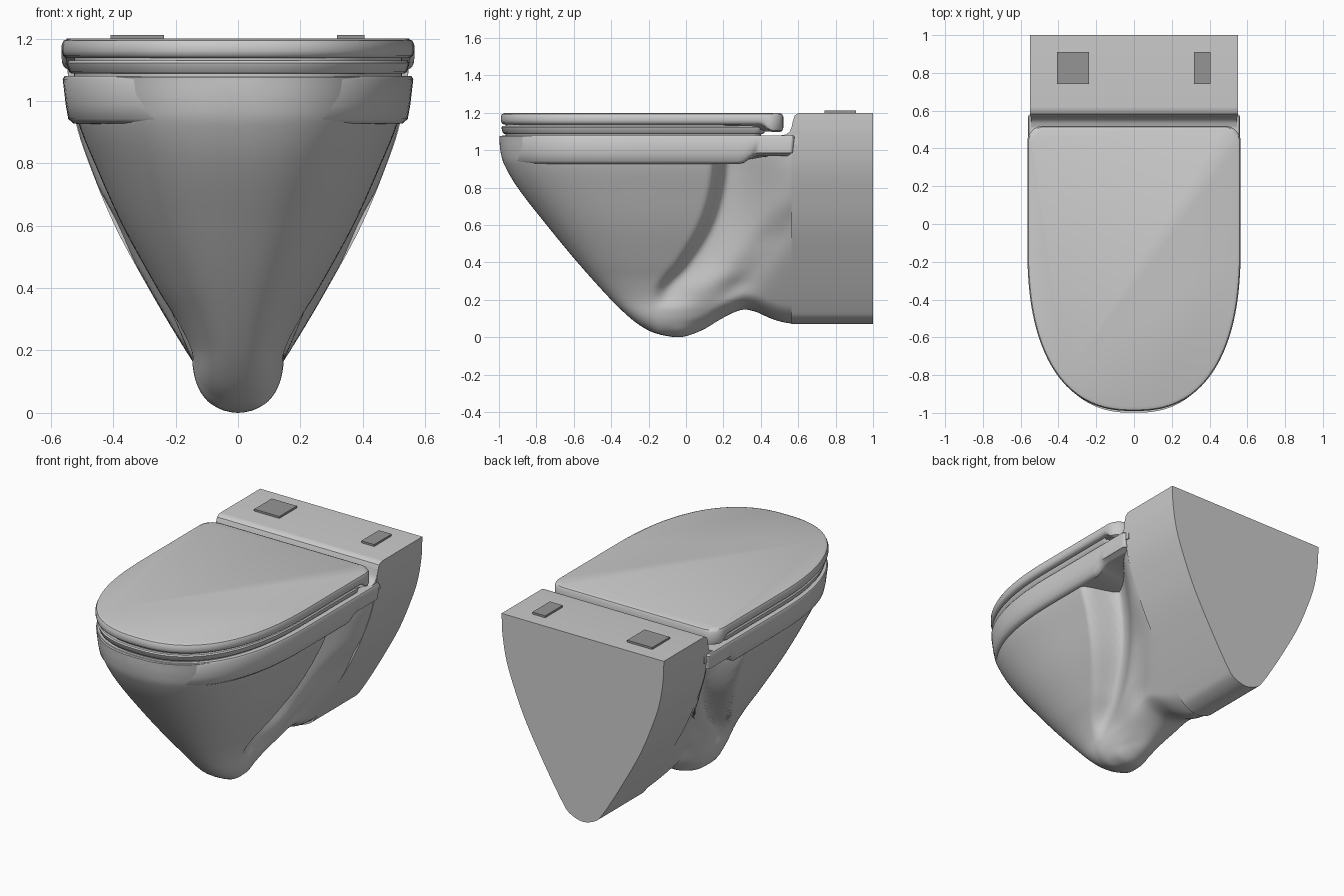
import bpy, bmesh
from math import sin, cos, pi, radians, exp

cube = bpy.data.objects.get("Cube")
if cube:
    bpy.data.objects.remove(cube)


def material(name, value):
    m = bpy.data.materials.new(name)
    m.use_nodes = True
    m.diffuse_color = (value, value, value, 1)
    bsdf = next(n for n in m.node_tree.nodes if n.type == 'BSDF_PRINCIPLED')
    bsdf.inputs["Base Color"].default_value = m.diffuse_color
    return m


CERAMIC = material("ceramic white", 0.6)
BUTTON = material("button grey", 0.3)


def curve(pts, v):
    """Smooth interpolation through (key, value) points."""
    if v <= pts[0][0]:
        return pts[0][1]
    if v >= pts[-1][0]:
        return pts[-1][1]
    i = max(k for k in range(len(pts) - 1) if pts[k][0] <= v)

    def slope(k):
        a, b = pts[max(k - 1, 0)], pts[min(k + 1, len(pts) - 1)]
        return (b[1] - a[1]) / (b[0] - a[0])
    (p, q), (r, s) = pts[i], pts[i + 1]
    d = r - p
    t = (v - p) / d
    return ((1 + 2 * t) * (1 - t) ** 2 * q + t * (1 - t) ** 2 * d * slope(i)
            + t * t * (3 - 2 * t) * s + t * t * (t - 1) * d * slope(i + 1))


def ease(t):
    t = min(1, max(0, t))
    return t * t * (3 - 2 * t)


def loft(name, rings, mat=CERAMIC, angle=40):
    """Skin closed rings of equal length and cap both ends."""
    bm = bmesh.new()
    rows = [[bm.verts.new(p) for p in ring] for ring in rings]
    n = len(rows[0])
    for a, b in zip(rows, rows[1:]):
        for i in range(n):
            j = (i + 1) % n
            bm.faces.new((a[i], a[j], b[j], b[i]))
    bm.faces.new(rows[0][::-1])
    bm.faces.new(rows[-1])
    bmesh.ops.recalc_face_normals(bm, faces=bm.faces)
    me = bpy.data.meshes.new(name)
    bm.to_mesh(me)
    bm.free()
    me.materials.append(mat)
    ob = bpy.data.objects.new(name, me)
    bpy.context.collection.objects.link(ob)
    bpy.ops.object.select_all(action='DESELECT')
    ob.select_set(True)
    bpy.context.view_layer.objects.active = ob
    bpy.ops.object.shade_smooth_by_angle(angle=radians(angle))
    return ob


# Bowl front line, underside line, and half widths by height
FRONT = [(0, -.06), (.02, -.16), (.05, -.225), (.1, -.295), (.2, -.4), (.4, -.58),
         (.6, -.745), (.8, -.9), (.93, -.975), (1, -.993), (1.08, -1)]
UNDER = [(y, z) for z, y in FRONT[::-1]] + [
    (-.03, 0), (.03, .015), (.1, .045), (.2, .105), (.3, .147), (.37, .137),
    (.45, .102), (.52, .08), (.6, .07)]
BOWL = [(0, 0), (.01, .05), (.04, .1), (.1, .135), (.2, .155), (.3, .2),
        (.4, .26), (.6, .37), (.8, .46), (.93, .512), (1.08, .545)]
BLOCK = [(.07, .075), (.1, .1), (.2, .168), (.4, .287), (.6, .395), (.8, .478),
         (.93, .52), (1.08, .545), (1.2, .55)]
# Recess behind the bowl: its front edge, depth and length by height
BACK_EDGE = [(0, -.12), (.25, -.1), (.4, .02), (.6, .14), (.8, .2), (1, .22)]
RECESS = [(.16, 0), (.3, .065), (.45, .12), (.65, .17), (.9, .21)]
RAMP = [(.2, .3), (.4, .36), (.6, .39), (.9, .38)]
POWER = 2.45


def underside_round(h, r):
    return (1 - (1 - min(1, max(0, h) / r)) ** 2) ** .5


def body_width(y, z, bottom):
    mid = -.05 - .05 * z
    a = min(1, max(0, (mid - y) / (mid - curve(FRONT, z))))
    full = curve(BOWL, z)
    edge = curve(BACK_EDGE, z)
    into = ease((y - edge + .08) / .09)
    out = ease((y - edge) / curve(RAMP, z))
    inner = (full - curve(RECESS, z)) * (1 - out) + curve(BLOCK, z) * out
    # Shallow hollow under the neck ridge
    across = ((y - .25) * .8 - (z - .25) * .55) / .08
    inner -= .035 * exp(-across ** 2) * ease((z - .15) / .15) * ease((.75 - z) / .25)
    w = full * (1 - a ** POWER) ** (1 / POWER) * (1 - into) + inner * into
    return w * underside_round(z - bottom, .09) ** ease((y + .05) / .1)


def section(y, bottom, top, width, rows=48):
    half = []
    for i in range(rows + 1):
        z = bottom + (top - bottom) * (i / rows) ** 1.6
        half.append((0 if i == 0 else width(z), z))
    return ([(-x, y, z) for x, z in half[::-1]] + [(x, y, z) for x, z in half[1:]])


# Bowl, side recess and outlet neck
rings = []
COLUMNS = 100
for i in range(COLUMNS + 1):
    y = -.998 + 1.573 * (i / COLUMNS) ** 1.35
    b = max(0, curve(UNDER, y))
    rings.append(section(y, b, 1.076, lambda z: body_width(y, z, b)))
loft("bowl_body", rings, angle=60)

# Wall block, with its front top edge rounded
rings = []
for y, top in [(.565, 1.12), (.572, 1.16), (.582, 1.186), (.6, 1.198), (.62, 1.2), (1, 1.2)]:
    rings.append(section(y, .07, top,
                         lambda z: curve(BLOCK, z) * underside_round(z - .07, .05)))
loft("wall_block", rings, angle=35)


def outline(hw, front, back, corner):
    """Rounded-front outline with straight sides and rounded back corners."""
    mid = -.1
    half = []
    for i in range(1, 37):
        t = i / 36 * pi / 2
        half.append((hw * sin(t) ** (2 / POWER),
                     mid - (mid - front) * max(0, cos(t)) ** (2 / POWER)))
    half += [(hw, mid + (back - corner - mid) * i / 24) for i in range(1, 25)]
    for i in range(1, 9):
        t = i / 8 * pi / 2
        half.append((hw - corner * (1 - cos(t)), back - corner * (1 - sin(t))))
    return [(0, front)] + half + [(-x, y) for x, y in half[::-1]]


def slab(name, levels, hw, front, back, corner, drop=None):
    """Stack of outlines; levels are (height, inset); drop shifts lower heights."""
    rings = []
    for k, (z, inset) in enumerate(levels):
        pts = outline(hw - inset, front + inset, back - inset, corner)
        shift = drop if drop and k < len(levels) / 2 else lambda y: 0
        rings.append([(x, y, z + shift(y)) for x, y in pts])
    return loft(name, rings)


# Rim collar, its underside stepping up toward the wall block
slab("rim_collar", [(.926, .05), (.928, .034), (.942, .018), (.985, .01), (1.07, 0), (1.08, .006)],
     .562, -.987, .58, .015, lambda y: .042 * ease((y - .29) / .08))

# Seat, lid and the hidden spacer between them
slab("seat", [(1.088, .018), (1.093, .011), (1.122, .002), (1.129, .008)],
     .552, -.99, .43, .05)
slab("lid", [(1.138, .015), (1.146, .004), (1.16, 0), (1.18, 0), (1.193, .006), (1.2, .022)],
     .565, -.99, .52, .085, lambda y: -.04 * ease((y - .4) / .06))
slab("seat_spacer", [(1.05, 0), (1.16, 0)], .525, -.965, .4, .05)

# Curved fillet from the deck up to the wall block
fillet = [(.5, 1.078), (.535, 1.084), (.555, 1.1), (.565, 1.125), (.572, 1.16),
          (.6, 1.16), (.6, 1.03), (.5, 1.03)]
loft("deck_fillet", [[(x, y, z) for y, z in fillet] for x in (-.545, .545)])

# Flush buttons
for name, x0, x1 in (("large_flush_button", -.408, -.238), ("small_flush_button", .318, .405)):
    corners = [(x0, .74), (x1, .74), (x1, .91), (x0, .91)]
    loft(name, [[(x, y, z) for x, y in corners] for z in (1.19, 1.212)], BUTTON, 30)
